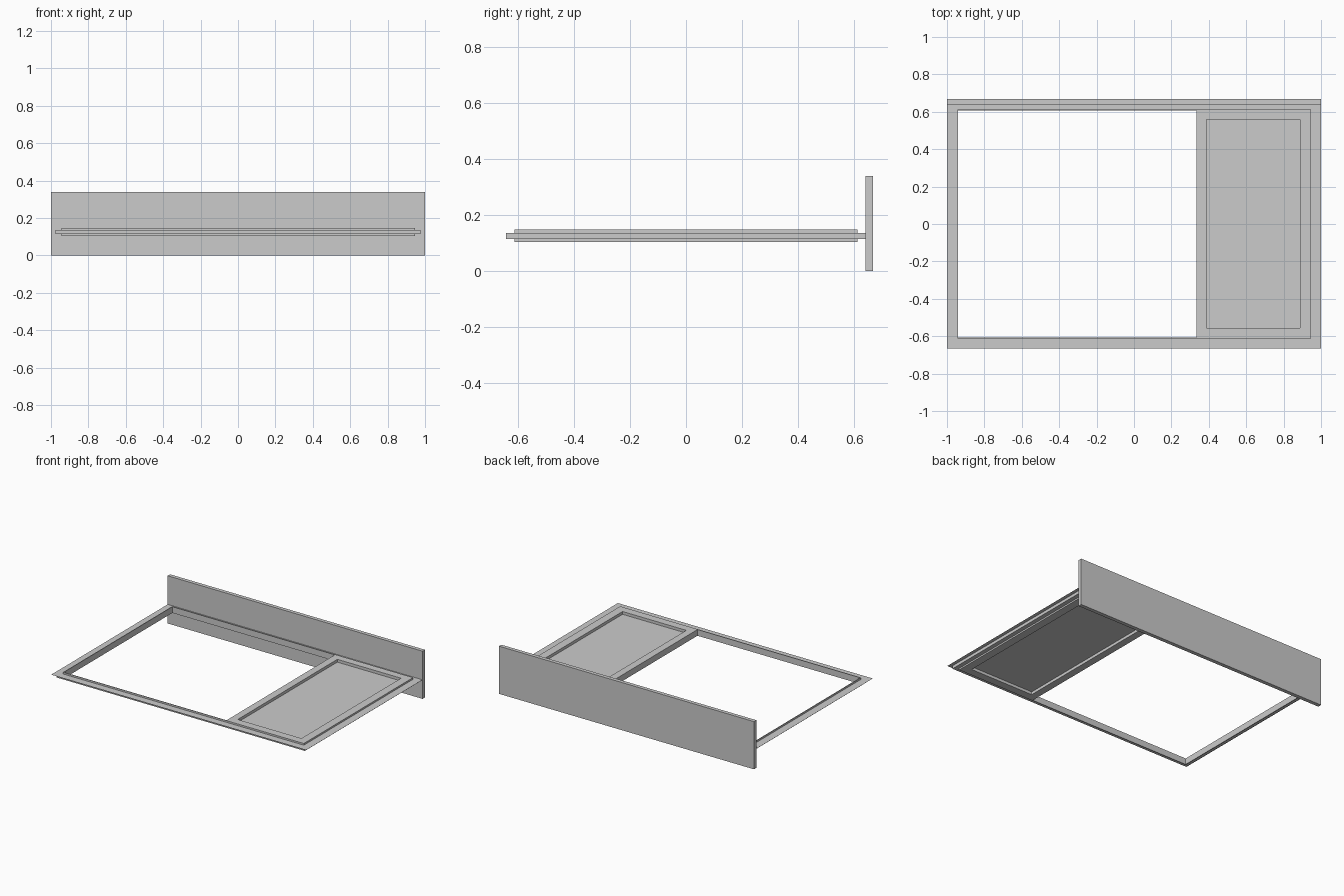
import bpy

if "Cube" in bpy.data.objects:
    bpy.data.objects.remove(bpy.data.objects["Cube"])


def make_object(name, verts, faces):
    mesh = bpy.data.meshes.new(name)
    mesh.from_pydata(verts, [], faces)
    mesh.update()
    obj = bpy.data.objects.new(name, mesh)
    bpy.context.collection.objects.link(obj)
    return obj


def rect(x0, x1, y0, y1, z):
    return [(x0, y0, z), (x1, y0, z), (x1, y1, z), (x0, y1, z)]


def box(name, x0, x1, y0, y1, z0, z1):
    verts = rect(x0, x1, y0, y1, z0) + rect(x0, x1, y0, y1, z1)
    faces = [(3, 2, 1, 0), (4, 5, 6, 7)]
    faces += [(i, (i + 1) % 4, (i + 1) % 4 + 4, i + 4) for i in range(4)]
    return make_object(name, verts, faces)


def frame(name, outer, inner, z0, z1):
    """Closed rectangular ring between two rectangles (x0, x1, y0, y1)."""
    verts = rect(*outer, z0) + rect(*inner, z0) + rect(*outer, z1) + rect(*inner, z1)
    faces = []
    for i in range(4):
        j = (i + 1) % 4
        faces += [(i, i + 4, j + 4, j),             # bottom
                  (i + 8, j + 8, j + 12, i + 12),   # top
                  (i, j, j + 8, i + 8),             # outside
                  (j + 4, i + 4, i + 12, j + 12)]   # inside
    return make_object(name, verts, faces)


def flat_frame(name, outer, inner, z):
    """Sheet-thin rectangular border."""
    verts = rect(*outer, z) + rect(*inner, z)
    faces = [(i, (i + 1) % 4, (i + 1) % 4 + 4, i + 4) for i in range(4)]
    return make_object(name, verts, faces)


RIM = (-1.0, 1.0, -0.665, 0.665)
FLANGE = (-0.975, 0.975, -0.643, 0.643)
LINER = (-0.945, 0.945, -0.612, 0.612)
OPENING = (-0.94, 0.94, -0.607, 0.607)
SASH = (0.335, 0.94, -0.607, 0.607)
PANE = (0.387, 0.887, -0.556, 0.56)

# upright board along the back
box("back_board", -1.0, 1.0, 0.64, 0.667, 0.0, 0.338)

# stepped outer frame: thin rim, flange, inner liner
flat_frame("outer_rim", RIM, FLANGE, 0.135)
frame("frame_flange", FLANGE, LINER, 0.114, 0.135)
frame("frame_liner", LINER, OPENING, 0.103, 0.147)

# panel on the right with its recessed pane
frame("panel_border", SASH, PANE, 0.103, 0.147)
box("panel_pane", *PANE, 0.123, 0.127)
